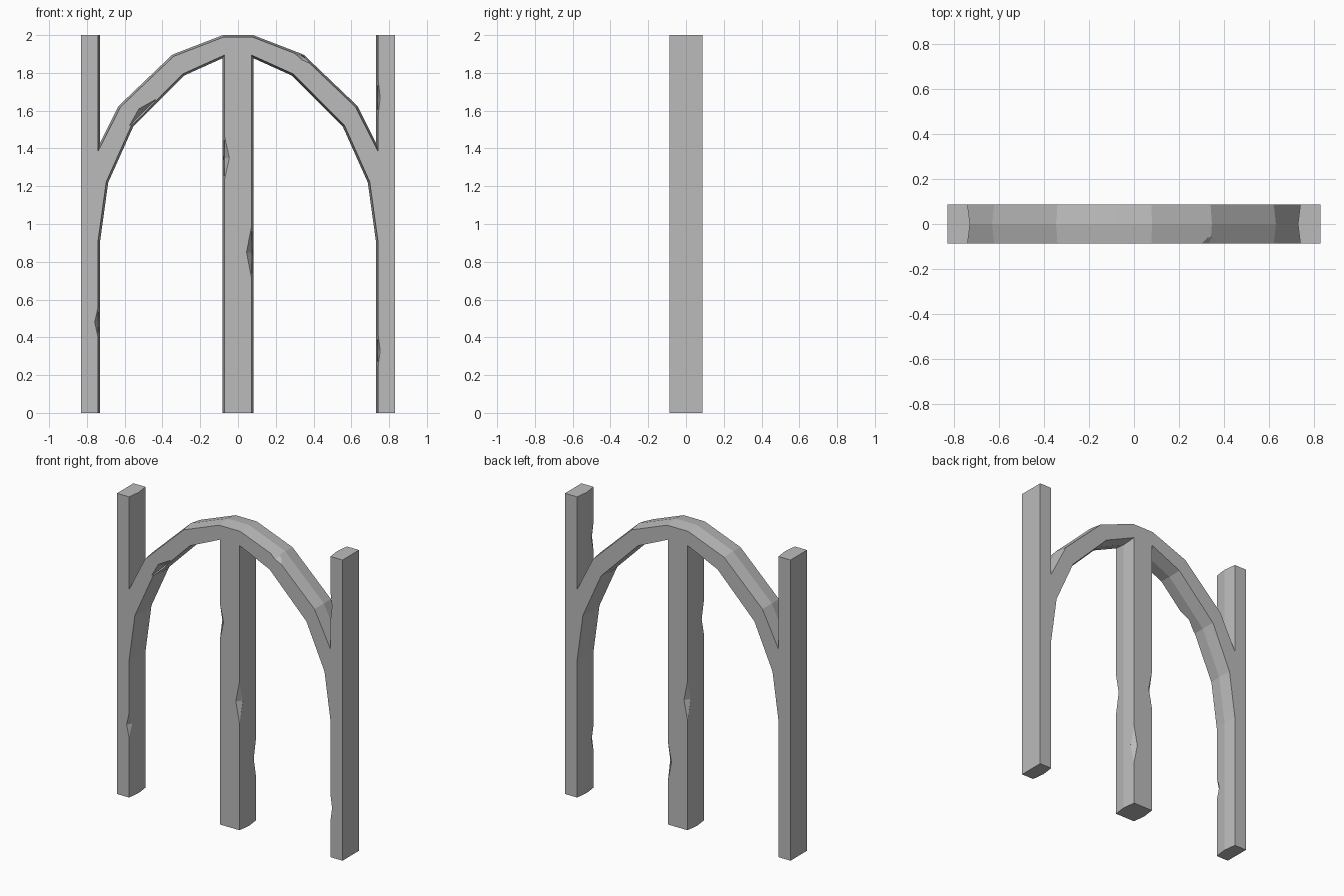
import bpy, bmesh
from math import radians
from mathutils import Vector, Matrix

if "Cube" in bpy.data.objects:
    bpy.data.objects.remove(bpy.data.objects["Cube"], do_unlink=True)

DEPTH = 0.087   # half thickness
BOW = 0.011     # how far the worn sides bulge at mid depth

# Half outline at mid depth: centre post, arch underside, side post, arch top
half = [(0.083, 0), (0.083, 1.877), (0.287, 1.785), (0.555, 1.515),
        (0.687, 1.22), (0.73, 0.91), (0.73, 0), (0.83, 0), (0.83, 2),
        (0.73, 2), (0.73, 1.43), (0.632, 1.625), (0.347, 1.897), (0.08, 2)]
outline = [Vector(p) for p in half + [(-x, z) for x, z in reversed(half)]]


def edge_inset(a, b):
    """Outer sides and post ends stay flat; all other sides bow."""
    mid = (a + b) / 2
    flat_end = abs(a.y - b.y) < 1e-5 and (mid.y < 0.01 or abs(mid.x) > 0.7)
    return 0 if flat_end or abs(mid.x) > 0.82 else BOW


def inset(points):
    """Move every edge inwards by its own inset and join them again."""
    result = []
    for i, p in enumerate(points):
        prev, nxt = points[i - 1], points[(i + 1) % len(points)]
        u, v = (p - prev).normalized(), (nxt - p).normalized()
        n1, n2 = Vector((-u.y, u.x)), Vector((-v.y, v.x))
        d1, d2 = edge_inset(prev, p), edge_inset(p, nxt)
        det = n1.x * n2.y - n1.y * n2.x
        result.append(p + Vector((d1 * n2.y - d2 * n1.y, d2 * n1.x - d1 * n2.x)) / det)
    return result


def new_object(name, bm):
    bmesh.ops.recalc_face_normals(bm, faces=bm.faces[:])
    mesh = bpy.data.meshes.new(name)
    bm.to_mesh(mesh)
    bm.free()
    obj = bpy.data.objects.new(name, mesh)
    bpy.context.collection.objects.link(obj)
    return obj


# Frame: three posts joined by the arch, with a ridge round the middle
bm = bmesh.new()
face_line = inset(outline)
loops = [[bm.verts.new((p.x, y, p.y)) for p in line]
         for y, line in ((-DEPTH, face_line), (0, outline), (DEPTH, face_line))]
bm.faces.new(loops[0])
bm.faces.new(loops[2])
for a, b in zip(loops, loops[1:]):
    for i in range(len(a)):
        bm.faces.new((a[i - 1], a[i], b[i], b[i - 1]))
frame = new_object("arched_frame", bm)

# Chips knocked out of the edges: x, side (-1 front, 1 back), z, length, width, tilt
chips = [(-0.741, -1, 0.48, 0.08, 0.018, 0),
         (-0.072, -1, 1.35, 0.12, 0.026, 0),
         (0.072, -1, 0.85, 0.14, 0.027, 0),
         (0.741, -1, 0.33, 0.09, 0.012, 0),
         (0.741, -1, 1.67, 0.10, 0.012, 0),
         (-0.072, 1, 0.86, 0.13, 0.026, 0),
         (0.072, 1, 0.42, 0.13, 0.026, 0),
         (-0.505, -1, 1.59, 0.10, 0.028, 45),
         (0.345, -1, 1.885, 0.10, 0.018, 124)]
bm = bmesh.new()
for x, side, z, length, width, tilt in chips:
    move = (Matrix.Translation((x, side * DEPTH, z))
            @ Matrix.Rotation(radians(tilt), 4, 'Y')
            @ Matrix.Diagonal((width, 0.035, length, 1)))
    ring = [bm.verts.new(move @ Vector(c)) for c in ((1, 0, 0), (0, 1, 0), (-1, 0, 0), (0, -1, 0))]
    for tip in (bm.verts.new(move @ Vector((0, 0, h))) for h in (-1, 1)):
        for i in range(4):
            bm.faces.new((ring[i - 1], ring[i], tip))
cutter = new_object("chip_cutter", bm)
cutter.hide_render = True

cut = frame.modifiers.new("chips", 'BOOLEAN')
cut.operation = 'DIFFERENCE'
cut.solver = 'EXACT'
cut.object = cutter
bpy.context.view_layer.objects.active = frame
bpy.ops.object.modifier_apply(modifier=cut.name)
bpy.data.objects.remove(cutter, do_unlink=True)

# Plain grey for the whole frame
grey = bpy.data.materials.new("plain_grey")
grey.use_nodes = True
colour = (0.5, 0.5, 0.5, 1)
grey.diffuse_color = colour
grey.node_tree.nodes["Principled BSDF"].inputs["Base Color"].default_value = colour
frame.data.materials.clear()
frame.data.materials.append(grey)
